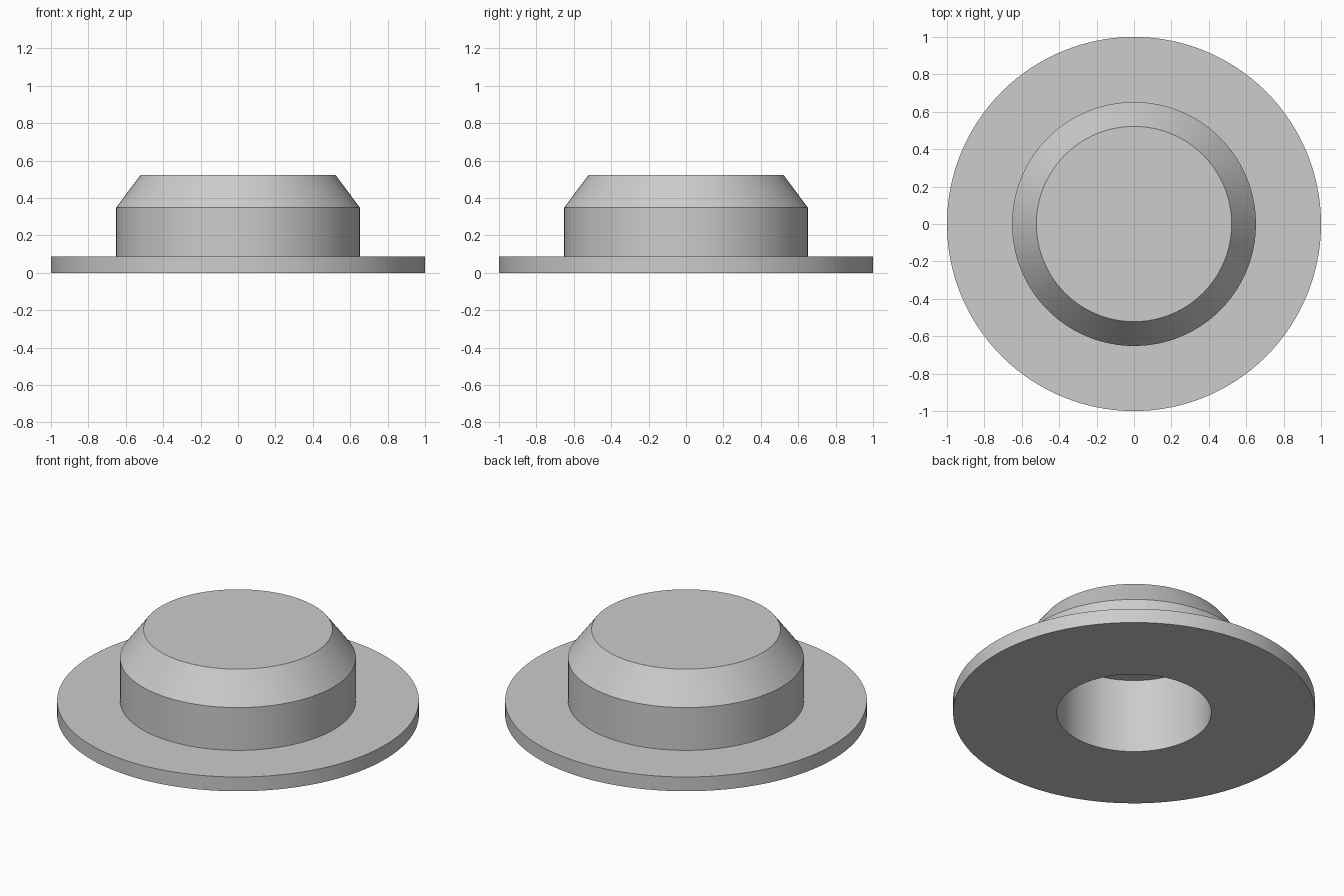
import bpy
import bmesh
import math
from mathutils import Vector

cube = bpy.data.objects.get("Cube")
if cube:
    bpy.data.objects.remove(cube, do_unlink=True)

# Single plain grey material
grey = bpy.data.materials.new("plain_grey")
grey.use_nodes = True
colour = (0.604, 0.604, 0.604, 1)
grey.diffuse_color = colour
grey.node_tree.nodes["Principled BSDF"].inputs["Base Color"].default_value = colour

FLANGE_R, FLANGE_H = 1.0, 0.087
BODY_R, BODY_H = 0.652, 0.348
TOP_R, TOP_H = 0.522, 0.522
BORE_R, BORE_DEPTH = 0.427, 0.453

# Half section, from the bore ceiling out around the flange to the top centre
profile = [
    (0, BORE_DEPTH), (BORE_R, BORE_DEPTH), (BORE_R, 0),
    (FLANGE_R, 0), (FLANGE_R, FLANGE_H),
    (BODY_R, FLANGE_H), (BODY_R, BODY_H),
    (TOP_R, TOP_H), (0, TOP_H),
]


def lathe(name, points, steps=128):
    bm = bmesh.new()
    verts = [bm.verts.new((r, 0, z)) for r, z in points]
    edges = [bm.edges.new(pair) for pair in zip(verts, verts[1:])]
    bmesh.ops.spin(bm, geom=verts + edges, cent=Vector(), axis=Vector((0, 0, 1)),
                   angle=math.tau, steps=steps)
    bmesh.ops.remove_doubles(bm, verts=bm.verts, dist=0.0001)
    bmesh.ops.recalc_face_normals(bm, faces=bm.faces)
    mesh = bpy.data.meshes.new(name)
    bm.to_mesh(mesh)
    bm.free()
    obj = bpy.data.objects.new(name, mesh)
    bpy.context.collection.objects.link(obj)
    return obj


# Flanged plug with a chamfered top and a blind bore underneath
plug = lathe("flanged_plug", profile)
plug.data.materials.append(grey)
bpy.ops.object.select_all(action="DESELECT")
plug.select_set(True)
bpy.context.view_layer.objects.active = plug
bpy.ops.object.shade_smooth_by_angle(angle=math.radians(30))
